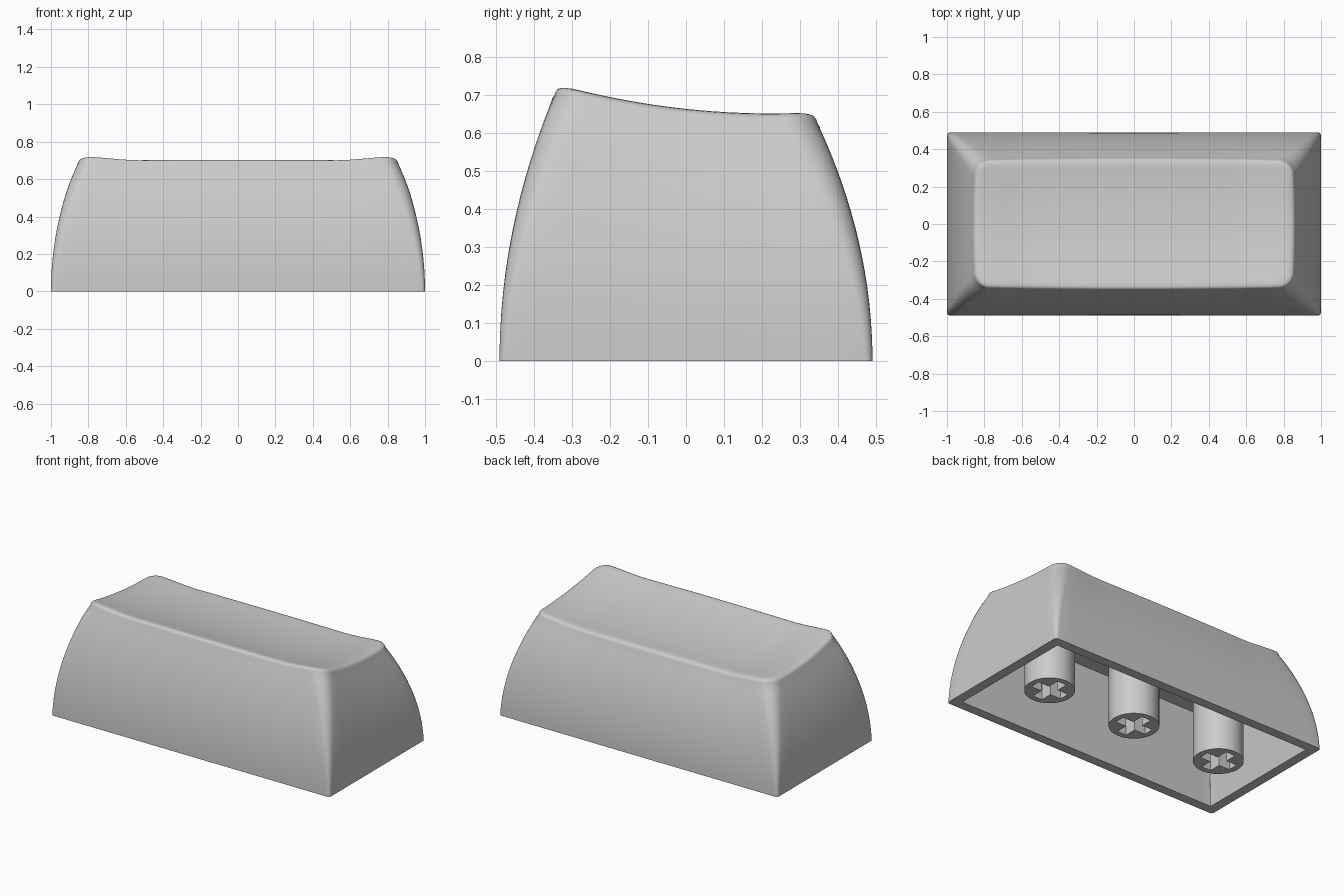
import bpy, bmesh
from math import sin, cos, pi

cube = bpy.data.objects.get("Cube")
if cube:
    bpy.data.objects.remove(cube, do_unlink=True)

mat = bpy.data.materials.new("light grey plastic")
mat.use_nodes = True
mat.diffuse_color = (0.6, 0.6, 0.6, 1)
mat.node_tree.nodes["Principled BSDF"].inputs["Base Color"].default_value = (0.6, 0.6, 0.6, 1)

HX, HY = 1.0, 0.49      # half size of the base
LEAN = 0.146            # inward lean of the walls at the top corners
BOW = 0.01              # outward bow of the top edges
WALL = 0.062            # wall thickness at the rim
CEILING = 0.525         # height of the hollow


def finish(bm, name, angle):
    bmesh.ops.recalc_face_normals(bm, faces=bm.faces)
    mesh = bpy.data.meshes.new(name)
    bm.to_mesh(mesh)
    bm.free()
    mesh.materials.append(mat)
    obj = bpy.data.objects.new(name, mesh)
    bpy.context.collection.objects.link(obj)
    bpy.ops.object.select_all(action='DESELECT')
    obj.select_set(True)
    bpy.context.view_layer.objects.active = obj
    bpy.ops.object.shade_smooth_by_angle(angle=angle)


def dish(x, y):
    """Height of the scooped top, rising a little at both ends."""
    x, y = min(abs(x), 0.86), max(-0.35, min(0.35, y))
    s = max(0.0, min(1.0, (x - 0.52) / 0.33))
    return 0.63 + 0.244 * (y - 0.22) ** 2 + 0.021 * s * s * (3 - 2 * s)


def ring(bm, inset, r, height, bow=0.0, arc=6, long=32, short=14):
    """Rounded rectangle of vertices; height is a function of x and y."""
    hx, hy = HX - inset, HY - inset
    r = min(r, hy * 0.9)
    cx, cy = hx - r, hy - r
    pts = []
    corners = [(cx, cy), (-cx, cy), (-cx, -cy), (cx, -cy)]
    for k, (px, py) in enumerate(corners):
        for a in range(arc + 1):
            t = (k + a / arc) * pi / 2
            pts.append((px + r * cos(t), py + r * sin(t)))
        # straight side towards the next corner
        qx, qy = corners[(k + 1) % 4]
        x0, y0 = pts[-1]
        n = short if k % 2 else long
        for j in range(1, n):
            pts.append((x0 + (qx - px) * j / n, y0 + (qy - py) * j / n))
    verts = []
    for x, y in pts:
        u, v = x / hx, y / hy
        x, y = x + bow * u * (1 - v * v), y + bow * v * (1 - u * u)
        verts.append(bm.verts.new((x, y, height(x, y))))
    return verts


def skin(bm, rings):
    for a, b in zip(rings, rings[1:]):
        for i in range(len(a)):
            j = (i + 1) % len(a)
            bm.faces.new((a[i], a[j], b[j], b[i]))


# Cap shell: straight-sided hollow, flat rim, outer walls, rounded edge, scooped top
bm = bmesh.new()
rings = [ring(bm, WALL + 0.075, 0.004, lambda x, y: CEILING),
         ring(bm, WALL, 0.004, lambda x, y: 0)]
bm.faces.new(rings[0])
for k in range(17):
    t = k / 16
    rings.append(ring(bm, LEAN * t * t, 0.018 + 0.062 * t,
                      lambda x, y: t * (dish(x, y) - 0.028), BOW * t * t))
for inset, drop in ((0.149, 0.018), (0.154, 0.01), (0.161, 0.005), (0.17, 0.002), (0.185, 0)):
    rings.append(ring(bm, inset, 0.226 - inset, lambda x, y: dish(x, y) - drop, BOW))
for k in range(1, 17):
    rings.append(ring(bm, 0.185 + 0.3 * k / 16, 0.04, dish, BOW))
skin(bm, rings)
bm.faces.new(rings[-1])
finish(bm, "cap_shell", 0.7)


def stem(name, x, radius=0.147, arm=0.11, half=0.033, depth=0.22, sides=48):
    """Round post with a cross-shaped socket in its lower end."""
    bm = bmesh.new()
    circle = [(radius * cos(2 * pi * k / sides), radius * sin(2 * pi * k / sides))
              for k in range(sides)]
    cross = []
    for k in range(4):
        c, s = round(cos(k * pi / 2)), round(sin(k * pi / 2))
        for u, v in ((arm, -half), (arm, half), (half, half)):
            cross.append((u * c - v * s, u * s + v * c))
    edges = []
    for outline, top in ((circle, CEILING + 0.01), (cross, depth)):
        low, high = [[bm.verts.new((x + px, py, z)) for px, py in outline] for z in (0, top)]
        skin(bm, [low, high])
        bm.faces.new(high)
        edges += [bm.edges.get((low[i - 1], low[i])) for i in range(len(low))]
    bmesh.ops.triangle_fill(bm, edges=edges, use_beauty=True, normal=(0, 0, -1))
    finish(bm, name, 0.5)


# Three mounting stems
for name, x in (("left_stem", 0.637), ("middle_stem", 0), ("right_stem", -0.637)):
    stem(name, x)
